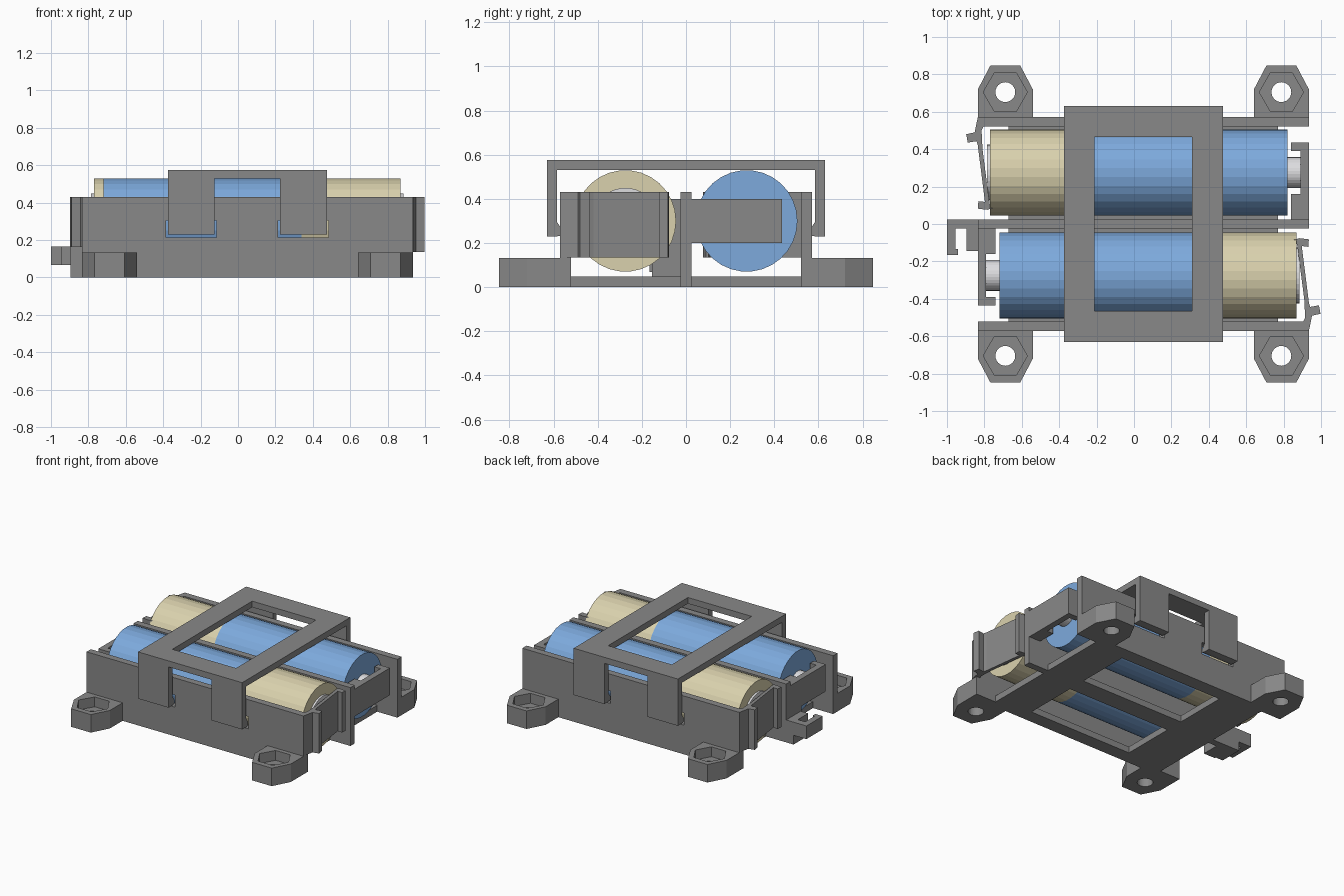
import bpy, bmesh, math
from mathutils import Matrix

if "Cube" in bpy.data.objects:
    bpy.data.objects.remove(bpy.data.objects["Cube"])

CX = 0.05  # the holder is point-symmetric about (CX, 0)


def material(name, rgb):
    m = bpy.data.materials.new(name)
    m.diffuse_color = (*rgb, 1)
    m.use_nodes = True
    m.node_tree.nodes["Principled BSDF"].inputs["Base Color"].default_value = m.diffuse_color
    return m


GREY = material("grey plastic", (0.25, 0.25, 0.25))
BLUE = material("blue sleeve", (0.205, 0.40, 0.72))
CREAM = material("cream sleeve", (0.70, 0.64, 0.42))
SILVER = material("silver terminal", (0.72, 0.72, 0.74))


def finish(name, bm, mat):
    bmesh.ops.recalc_face_normals(bm, faces=bm.faces)
    me = bpy.data.meshes.new(name)
    bm.to_mesh(me)
    bm.free()
    me.materials.append(mat)
    ob = bpy.data.objects.new(name, me)
    bpy.context.collection.objects.link(ob)
    return ob


def prism(name, pts, z0, z1, mat=GREY):
    """Extrude an xy outline from z0 to z1."""
    bm = bmesh.new()
    face = bm.faces.new([bm.verts.new((x, y, z0)) for x, y in pts])
    ext = bmesh.ops.extrude_face_region(bm, geom=[face])
    top = [g for g in ext["geom"] if isinstance(g, bmesh.types.BMVert)]
    bmesh.ops.translate(bm, vec=(0, 0, z1 - z0), verts=top)
    return finish(name, bm, mat)


def box(name, x, y, z):
    return prism(name, [(x[0], y[0]), (x[1], y[0]), (x[1], y[1]), (x[0], y[1])], *z)


def ngon(cx, cy, r, n):
    return [(cx + r * math.cos(2 * math.pi * i / n), cy + r * math.sin(2 * math.pi * i / n))
            for i in range(n)]


def rod(name, x0, x1, y, z, r, mat):
    """Cylinder along x."""
    bm = bmesh.new()
    bmesh.ops.create_cone(bm, cap_ends=True, segments=30, radius1=r, radius2=r, depth=abs(x1 - x0),
                          matrix=Matrix.Translation(((x0 + x1) / 2, y, z)) @ Matrix.Rotation(math.pi / 2, 4, 'Y'))
    return finish(name, bm, mat)


def cut(ob, *cutters):
    """Subtract cutters, bake the result and remove them."""
    for c in cutters:
        mod = ob.modifiers.new("cut", 'BOOLEAN')
        mod.operation, mod.solver, mod.object = 'DIFFERENCE', 'EXACT', c
    bpy.context.view_layer.update()
    me = bpy.data.meshes.new_from_object(ob.evaluated_get(bpy.context.evaluated_depsgraph_get()))
    ob.modifiers.clear()
    ob.data = me
    for c in cutters:
        bpy.data.objects.remove(c)


def turn(pts, s):
    """s = 1 keeps the outline, s = -1 rotates it half a turn about the holder centre."""
    return [(CX + s * (x - CX), s * y) for x, y in pts]


def rect(x0, x1, y0, y1):
    return [(x0, y0), (x1, y0), (x1, y1), (x0, y1)]


# Base plate with a window under each battery
base = box("base_plate", (-0.67, 0.77), (-0.53, 0.53), (0, 0.047))
cut(base, *[box("cutter", (-0.35, 0.5), (min(s * 0.07, s * 0.47), max(s * 0.07, s * 0.47)), (-0.1, 0.2))
            for s in (1, -1)])

# Divider between the batteries
box("centre_wall", (-0.835, 0.935), (-0.025, 0.025), (0, 0.43))

LEGS = ((-0.375, -0.125), (0.225, 0.475))
for s, side in ((1, "back"), (-1, "front")):
    # Side wall with slots for the clip legs
    wall = prism(side + "_wall", turn(rect(-0.835, 0.935, 0.522, 0.572), s), 0, 0.43)
    cut(wall, *[prism("cutter", rect(a - 0.01, b + 0.01, s * 0.547 - 0.1, s * 0.547 + 0.1), 0.215, 0.305)
                for a, b in LEGS])

    # Mounting ears with a screw hole and a hexagonal nut recess
    for ex, end in ((-0.688, "left"), (0.788, "right")):
        outline = [(ex - 0.147, 0.53), (ex + 0.147, 0.53), (ex + 0.147, 0.72),
                   (ex + 0.08, 0.847), (ex - 0.08, 0.847), (ex - 0.147, 0.72)]
        ear = prism(f"{side}_{end}_ear", [(x, s * y) for x, y in outline], 0, 0.133)
        cut(ear, prism("cutter", ngon(ex, s * 0.705, 0.053, 24), -0.1, 0.3),
            prism("cutter", ngon(ex, s * 0.705, 0.118, 6), 0.06, 0.3))

    # Springy contact lever with its outer tab and foot
    prism(side + "_spring_lever", turn([
        (-0.835, 0.572), (-0.852, 0.49), (-0.897, 0.48), (-0.889, 0.435), (-0.842, 0.443),
        (-0.835, 0.42), (-0.797, 0.118), (-0.832, 0.122), (-0.835, 0.082), (-0.785, 0.076),
        (-0.735, 0.09), (-0.735, 0.103), (-0.772, 0.108), (-0.81, 0.40), (-0.815, 0.5),
        (-0.805, 0.522), (-0.78, 0.522)], s), 0.135, 0.43)

    # Fixed contact holder, a C-shaped bracket off the centre wall
    prism(side + "_contact_holder", turn([
        (-0.835, -0.02), (-0.835, -0.435), (-0.74, -0.435), (-0.74, -0.39), (-0.79, -0.39),
        (-0.79, -0.16), (-0.74, -0.16), (-0.74, -0.02)], -s), 0.2, 0.4)

    # Battery: blue two thirds, cream third, and silver terminals
    def bx(x):
        return CX + s * (x - CX)
    y = s * 0.275
    rod(side + "_battery_cream", bx(-0.77), bx(-0.24), y, 0.3, 0.23, CREAM)
    rod(side + "_battery_blue", bx(-0.24), bx(0.82), y, 0.3, 0.23, BLUE)
    rod(side + "_battery_positive", bx(0.82), bx(0.89), y, 0.3, 0.082, SILVER)
    rod(side + "_battery_negative", bx(-0.785), bx(-0.77), y, 0.3, 0.15, SILVER)

    # Clip legs with a small inward catch
    for (a, b), end in zip(LEGS, ("left", "right")):
        prism(f"{side}_{end}_clip_leg", rect(a, b, s * 0.584, s * 0.63), 0.23, 0.575)
        bm = bmesh.new()
        tri = [(s * 0.585, 0.23), (s * 0.56, 0.235), (s * 0.56, 0.26), (s * 0.585, 0.295)]
        f = bm.faces.new([bm.verts.new((a, *p)) for p in tri])
        ext = bmesh.ops.extrude_face_region(bm, geom=[f])
        bmesh.ops.translate(bm, vec=(b - a, 0, 0),
                            verts=[g for g in ext["geom"] if isinstance(g, bmesh.types.BMVert)])
        finish(f"{side}_{end}_clip_catch", bm, GREY)

# Cover strap with its top window
cover = box("cover_strap", (-0.375, 0.475), (-0.63, 0.63), (0.53, 0.575))
cut(cover, box("cutter", (-0.21, 0.31), (-0.465, 0.465), (0.4, 0.7)))

# Cable hook at the left end and the block that carries it
prism("cable_hook", [(-1, 0.025), (-1, -0.165), (-0.94, -0.165), (-0.94, -0.135), (-0.955, -0.135),
                     (-0.955, -0.025), (-0.895, -0.025), (-0.895, -0.145), (-0.835, -0.145),
                     (-0.835, 0.025)], 0.068, 0.165)
box("hook_post", (-0.895, -0.83), (-0.145, 0.025), (0, 0.07))
box("hook_block", (-0.835, -0.74), (-0.155, -0.02), (0, 0.2))
